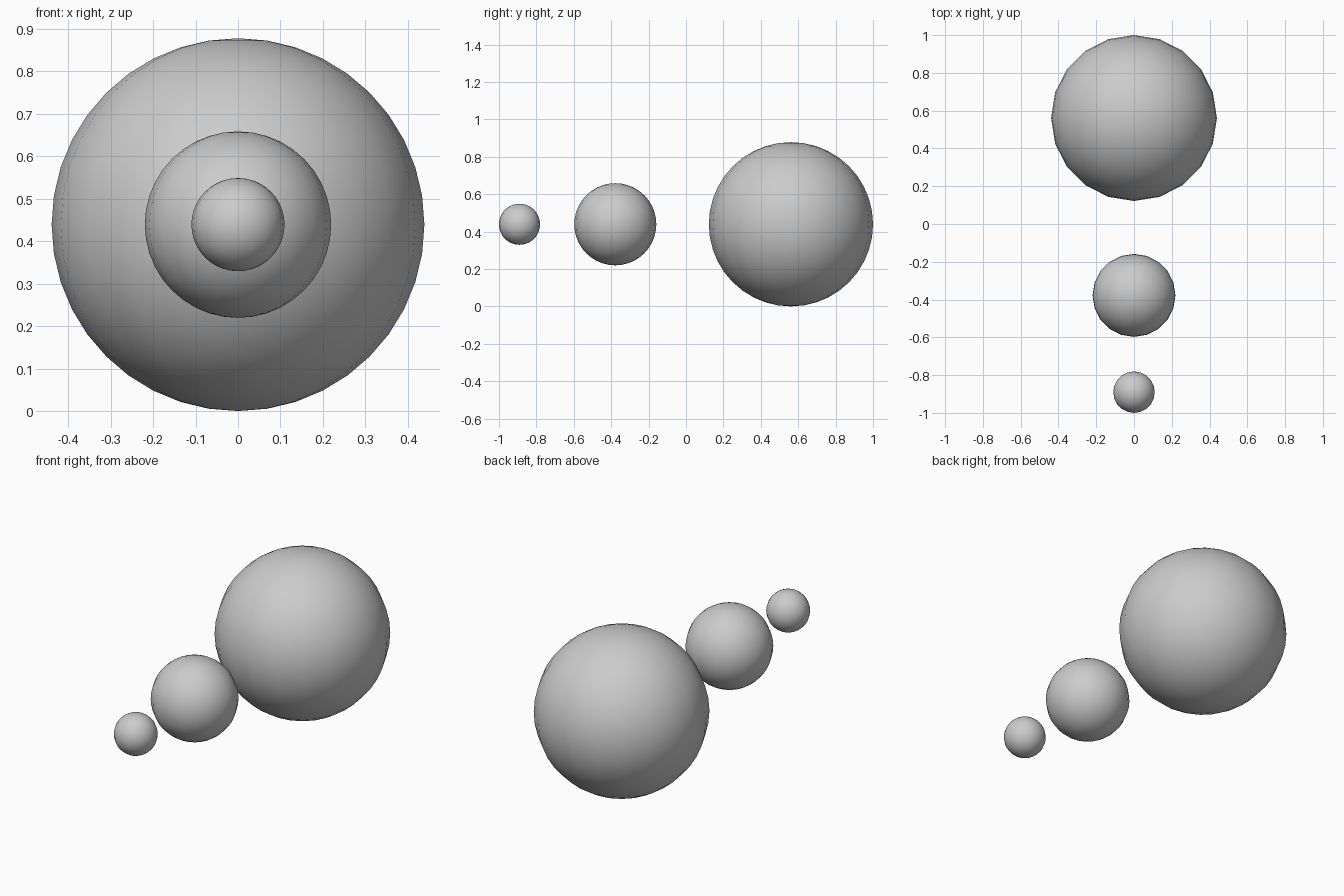
import bpy

if "Cube" in bpy.data.objects:
    bpy.data.objects.remove(bpy.data.objects["Cube"])


def ball(name, radius, y):
    # Smooth sphere, all centred at the height of the largest one
    bpy.ops.mesh.primitive_uv_sphere_add(segments=20, ring_count=20,
                                         radius=radius, location=(0, y, R))
    obj = bpy.context.object
    obj.name = name
    bpy.ops.object.shade_smooth()
    return obj


R = 0.439

# Row of three balls, each smaller toward the front
ball("large_ball", R, 1 - R)
ball("medium_ball", R / 2, -0.378)
ball("small_ball", R / 4, -1 + R / 4)
